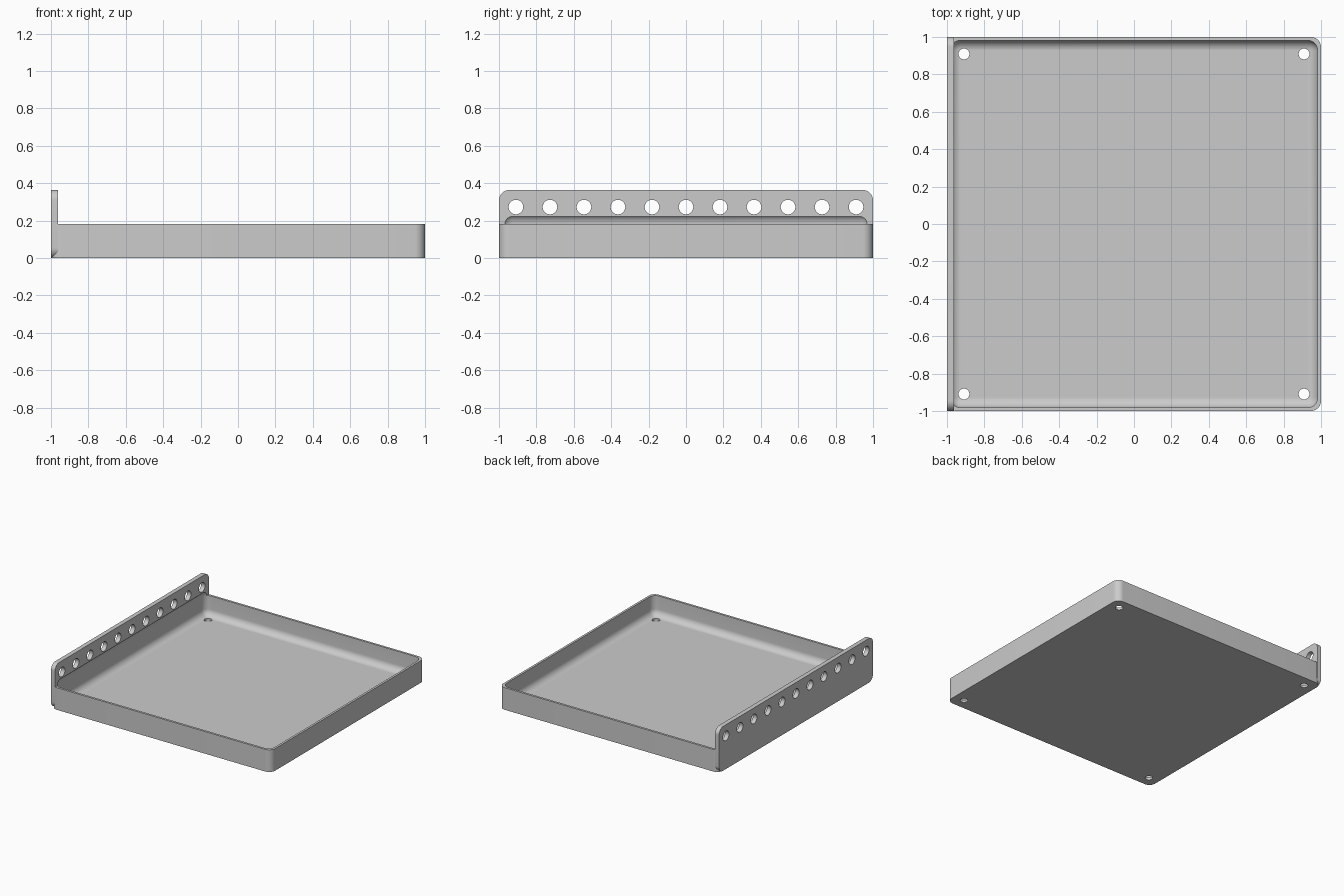
import bpy, bmesh, math
from mathutils import Matrix, Vector

if "Cube" in bpy.data.objects:
    bpy.data.objects.remove(bpy.data.objects["Cube"], do_unlink=True)

MM = 2 / 110          # the tray is 110 units wide
HALF = 55 * MM
R = 3 * MM            # shared corner radius

grey = bpy.data.materials.new("light_grey")
grey.use_nodes = True
grey.diffuse_color = (0.6, 0.6, 0.6, 1)
grey.node_tree.nodes["Principled BSDF"].inputs["Base Color"].default_value = (0.6, 0.6, 0.6, 1)


def add_mesh(name, bm):
    mesh = bpy.data.meshes.new(name)
    bm.to_mesh(mesh)
    bm.free()
    mesh.materials.append(grey)
    obj = bpy.data.objects.new(name, mesh)
    bpy.context.collection.objects.link(obj)
    return obj


def rounded_box(name, low, high, axes):
    """Box whose edges parallel to the given axes are rounded."""
    low, high = Vector(low), Vector(high)
    bm = bmesh.new()
    bmesh.ops.create_cube(bm, size=1)
    for v in bm.verts:
        v.co = (low + high) / 2 + v.co * (high - low)
    edges = []
    for e in bm.edges:
        d = e.verts[1].co - e.verts[0].co
        if max(range(3), key=lambda i: abs(d[i])) in axes:
            edges.append(e)
    bmesh.ops.bevel(bm, geom=edges, offset=R, segments=10, profile=0.5, affect='EDGES')
    return add_mesh(name, bm)


def drills(name, centres, radius, depth, turn):
    """Row of cylinders used to cut holes."""
    bm = bmesh.new()
    for c in centres:
        bmesh.ops.create_cone(bm, cap_ends=True, segments=40, radius1=radius,
                              radius2=radius, depth=depth,
                              matrix=Matrix.Translation(c) @ turn)
    return add_mesh(name, bm)


def combine(target, other, operation):
    mod = target.modifiers.new(operation.lower(), 'BOOLEAN')
    mod.operation = operation
    mod.solver = 'EXACT'
    mod.object = other
    bpy.context.view_layer.update()
    graph = bpy.context.evaluated_depsgraph_get()
    mesh = bpy.data.meshes.new_from_object(target.evaluated_get(graph))
    target.modifiers.clear()
    target.data = mesh
    bpy.data.objects.remove(other, do_unlink=True)


# Tray body with rounded upright corners
tray = rounded_box("perforated_tray", (-HALF, -HALF, 0), (HALF, HALF, 10 * MM), {2})

# Tall side plate with rounded corners
plate = rounded_box("side_plate", (-HALF, -HALF, 0), (-HALF + 2 * MM, HALF, 20 * MM), {0})
combine(tray, plate, 'UNION')

# Hollow with filleted edges, also biting into the side plate
inner = HALF - MM
hollow = rounded_box("hollow_cutter", (-inner, -inner, MM), (inner, inner, 13 * MM), {0, 1, 2})
combine(tray, hollow, 'DIFFERENCE')

# Row of holes through the plate
row = [Vector((-HALF + MM, i * 10 * MM, 15 * MM)) for i in range(-5, 6)]
combine(tray, drills("plate_drills", row, 0.039, 0.1, Matrix.Rotation(math.pi / 2, 4, 'Y')),
        'DIFFERENCE')

# Four corner holes through the floor
corners = [Vector((sx * 50 * MM, sy * 50 * MM, 0)) for sx in (-1, 1) for sy in (-1, 1)]
combine(tray, drills("floor_drills", corners, 0.029, 0.1, Matrix.Identity(4)), 'DIFFERENCE')

bpy.ops.object.select_all(action='DESELECT')
tray.select_set(True)
bpy.context.view_layer.objects.active = tray
bpy.ops.object.shade_smooth_by_angle(angle=math.radians(30))
